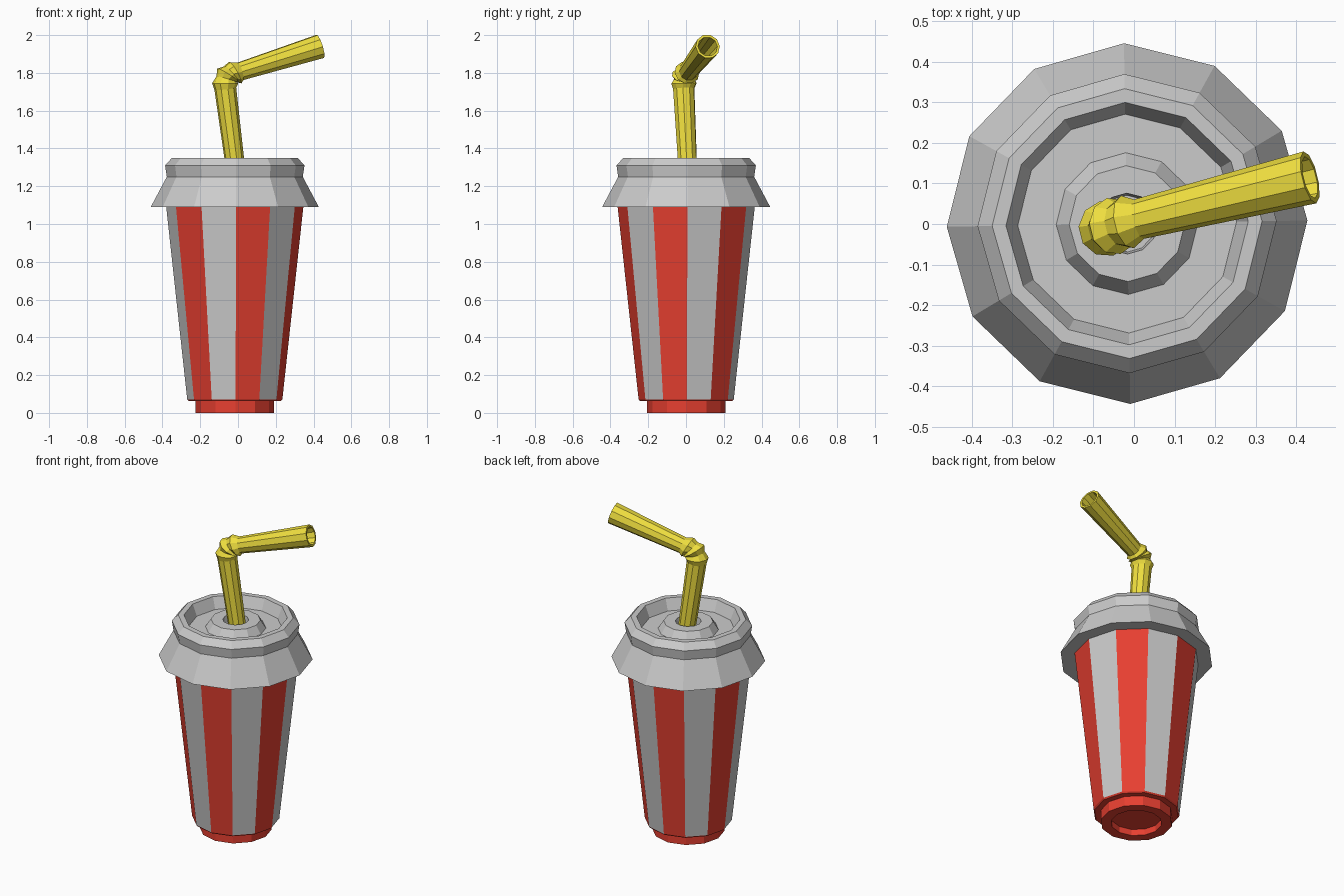
import bpy, bmesh, math
from mathutils import Vector

if "Cube" in bpy.data.objects:
    bpy.data.objects.remove(bpy.data.objects["Cube"])

AXIS = Vector((-0.017, 0.001, 0))


def material(name, rgb):
    m = bpy.data.materials.new(name)
    m.diffuse_color = (*rgb, 1)
    m.use_nodes = True
    m.node_tree.nodes["Principled BSDF"].inputs["Base Color"].default_value = m.diffuse_color
    return m


red = material("red", (0.80, 0.05, 0.03))
grey = material("grey", (0.6, 0.6, 0.6))
yellow = material("yellow", (0.87, 0.74, 0.05))


def loft(name, rings, mats=(), pick=None, closed=False):
    """Skin a list of point rings; cap the ends, or join last to first."""
    bm = bmesh.new()
    loops = [[bm.verts.new(p) for p in ring] for ring in rings]
    n = len(loops[0])
    pairs = list(zip(loops, loops[1:]))
    if closed:
        pairs.append((loops[-1], loops[0]))
    else:
        bm.faces.new(loops[0][::-1])
        bm.faces.new(loops[-1])
    for row, (a, b) in enumerate(pairs):
        for k in range(n):
            f = bm.faces.new((a[k], a[(k + 1) % n], b[(k + 1) % n], b[k]))
            if pick:
                f.material_index = pick(row, k)
    bmesh.ops.recalc_face_normals(bm, faces=bm.faces)
    me = bpy.data.meshes.new(name)
    bm.to_mesh(me)
    bm.free()
    for m in mats:
        me.materials.append(m)
    ob = bpy.data.objects.new(name, me)
    bpy.context.collection.objects.link(ob)
    return ob


def lathe_rings(profile, n=12, turn=math.radians(1)):
    return [[AXIS + Vector((r * math.cos(turn + math.tau * k / n),
                            r * math.sin(turn + math.tau * k / n), z))
             for k in range(n)] for r, z in profile]


# cup: recessed red foot, then alternating red and grey stripes
cup = [(0.147, 0.04), (0.147, 0.0), (0.208, 0.0), (0.208, 0.063),
       (0.245, 0.063), (0.252, 0.072), (0.363, 1.09), (0.366, 1.12)]
loft("cup", lathe_rings(cup), (red, grey),
     lambda row, k: 1 if row >= 5 and k % 2 == 0 else 0)

# lid: flared skirt, rim, sunken top, raised collar with straw hole
lid = [(0.35, 1.09), (0.445, 1.09), (0.36, 1.25), (0.369, 1.31),
       (0.333, 1.35), (0.299, 1.35), (0.27, 1.28), (0.175, 1.28),
       (0.143, 1.33), (0.075, 1.33), (0.07, 1.27)]
loft("lid", lathe_rings(lid))

# straw: stem, ribbed bend and hollow arm
foot, bend = Vector((-0.006, 0.012, 1.24)), Vector((-0.067, -0.012, 1.715))
arm, tip = Vector((0.012, 0.012, 1.808)), Vector((0.434, 0.115, 1.94))
d1, d2 = (bend - foot).normalized(), (tip - arm).normalized()
side = d1.cross(d2).normalized()


def straw_ring(centre, t, r, n=10):
    d = d1.slerp(d2, t)
    u = side.cross(d)
    return [centre + r * (math.cos(a) * u + math.sin(a) * side)
            for a in (math.tau * (k + 0.5) / n for k in range(n))]


path = [(foot, 0, 0.050), (bend, 0, 0.058),
        (Vector((-0.068, -0.011, 1.745)), 0.1, 0.069),
        (Vector((-0.062, -0.009, 1.768)), 0.3, 0.054),
        (Vector((-0.050, -0.005, 1.785)), 0.5, 0.071),
        (Vector((-0.036, 0.000, 1.795)), 0.7, 0.055),
        (Vector((-0.016, 0.005, 1.801)), 0.85, 0.067),
        (arm, 1, 0.050), (tip, 1, 0.066),
        (tip, 1, 0.053), (arm, 1, 0.036)]
loft("straw", [straw_ring(*p) for p in path], (yellow,))
